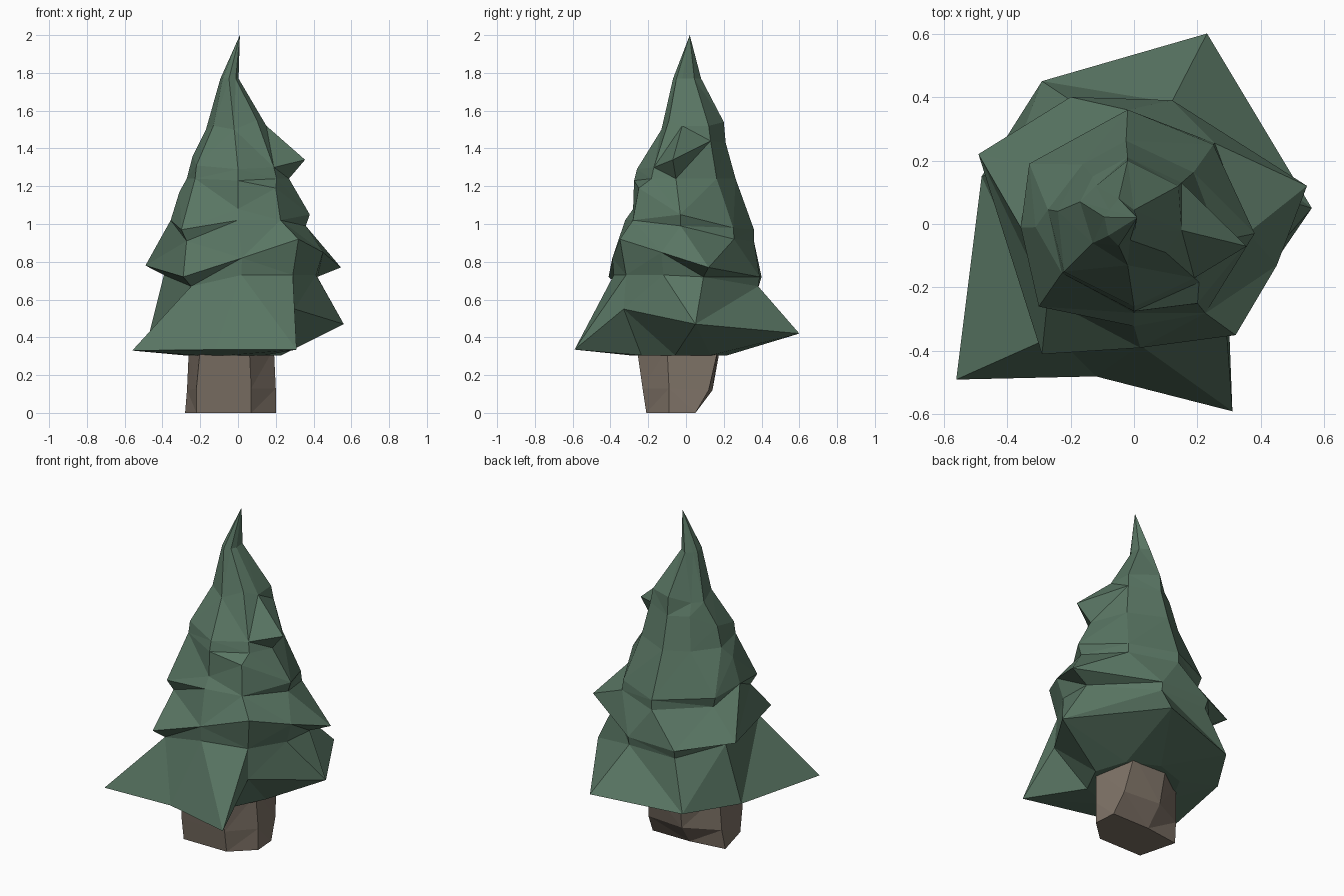
import bpy, bmesh, math

if "Cube" in bpy.data.objects:
    bpy.data.objects.remove(bpy.data.objects["Cube"])


def loft(name, rings, color, tip=None):
    """Skin equal-length rings into a closed, flat-faceted mesh."""
    bm = bmesh.new()
    loops = [[bm.verts.new(p) for p in ring] for ring in rings]
    n = len(rings[0])
    for lo, hi in zip(loops, loops[1:]):
        for i in range(n):
            j = (i + 1) % n
            bm.faces.new((lo[i], lo[j], hi[j], hi[i]))
    bm.faces.new(loops[0][::-1])
    if tip:
        t = bm.verts.new(tip)
        for i in range(n):
            bm.faces.new((loops[-1][i], loops[-1][(i + 1) % n], t))
    else:
        bm.faces.new(loops[-1])
    bmesh.ops.triangulate(bm, faces=bm.faces[:])
    bmesh.ops.recalc_face_normals(bm, faces=bm.faces[:])
    me = bpy.data.meshes.new(name)
    bm.to_mesh(me)
    bm.free()
    ob = bpy.data.objects.new(name, me)
    bpy.context.collection.objects.link(ob)
    mat = bpy.data.materials.new(name + "_color")
    mat.diffuse_color = color
    mat.use_nodes = True
    mat.node_tree.nodes["Principled BSDF"].inputs["Base Color"].default_value = mat.diffuse_color
    me.materials.append(mat)
    return ob


def collar(ring, grow, limit, drop, ceiling):
    """Ring just below a branch tier; long branches get undercut to the limit."""
    out = []
    for x, y, z in ring:
        k = min(grow, limit / math.hypot(x, y))
        out.append((x * k, y * k, min(z - drop, ceiling)))
    return out


# Branch tiers, counter-clockwise from the front left corner
skirt = [(-.56, -.49, .33), (-.12, -.48, .335), (.31, -.59, .335), (.30, -.33, .55),
         (.56, .05, .47), (.23, .60, .42), (-.29, .45, .38), (-.48, .15, .38)]
lower = [(-.29, -.41, .72), (.02, -.39, .82), (.32, -.35, .92), (.45, -.13, .85),
         (.545, .12, .77), (.12, .39, .72), (-.20, .40, .72), (-.49, .22, .78)]
middle = [(-.30, -.26, .97), (0, -.28, 1.08), (.20, -.25, 1.19), (.38, -.03, 1.05),
          (.25, .25, .98), (-.02, .36, .97), (-.33, .19, 1.0), (-.31, -.01, 1.17)]
upper = [(-.22, -.15, 1.31), (0, -.26, 1.29), (.19, -.17, 1.30), (.355, -.07, 1.34),
         (.15, .13, 1.44), (-.02, .21, 1.43), (-.13, .15, 1.43), (-.24, .04, 1.36)]
neck = [(-.13, -.06, 1.52), (-.02, -.13, 1.50), (.10, -.09, 1.55), (.15, -.02, 1.52),
        (.14, .12, 1.52), (-.02, .20, 1.54), (-.12, .12, 1.50), (-.17, .07, 1.50)]
spire = [(.3 * x - .042, .45 * y - .01, 1.77) for x, y, z in neck]

# Underside ring hugging the trunk
under = [(-.03 + .26 * math.cos(a), -.04 + .26 * math.sin(a), .305)
         for a in (math.radians(221 + 45 * i) for i in range(8))]

loft("foliage",
     [under, skirt, collar(lower, .98, .43, .05, .73), lower,
      collar(middle, 1.15, .36, .06, 1.02), middle,
      collar(upper, 1.25, .275, .06, 1.24), upper, neck, spire],
     (.10, .18, .125, 1), tip=(.01, .02, 2.0))

# Irregular six-sided trunk
base = [(-.28, .02, 0), (-.22, -.21, 0), (.07, -.21, 0),
        (.20, -.09, 0), (.19, .05, 0), (-.06, .05, 0)]
bulge = [(-.27, .04, .12), (-.22, -.23, .13), (.07, -.23, .13),
         (.20, -.09, .13), (.17, .12, .12), (-.07, .14, .12)]
top = [(-.26, .05, .34), (-.20, -.26, .34), (.06, -.26, .34),
       (.19, -.10, .34), (.14, .17, .34), (-.08, .18, .34)]
loft("trunk", [base, bulge, top], (.21, .17, .135, 1))
